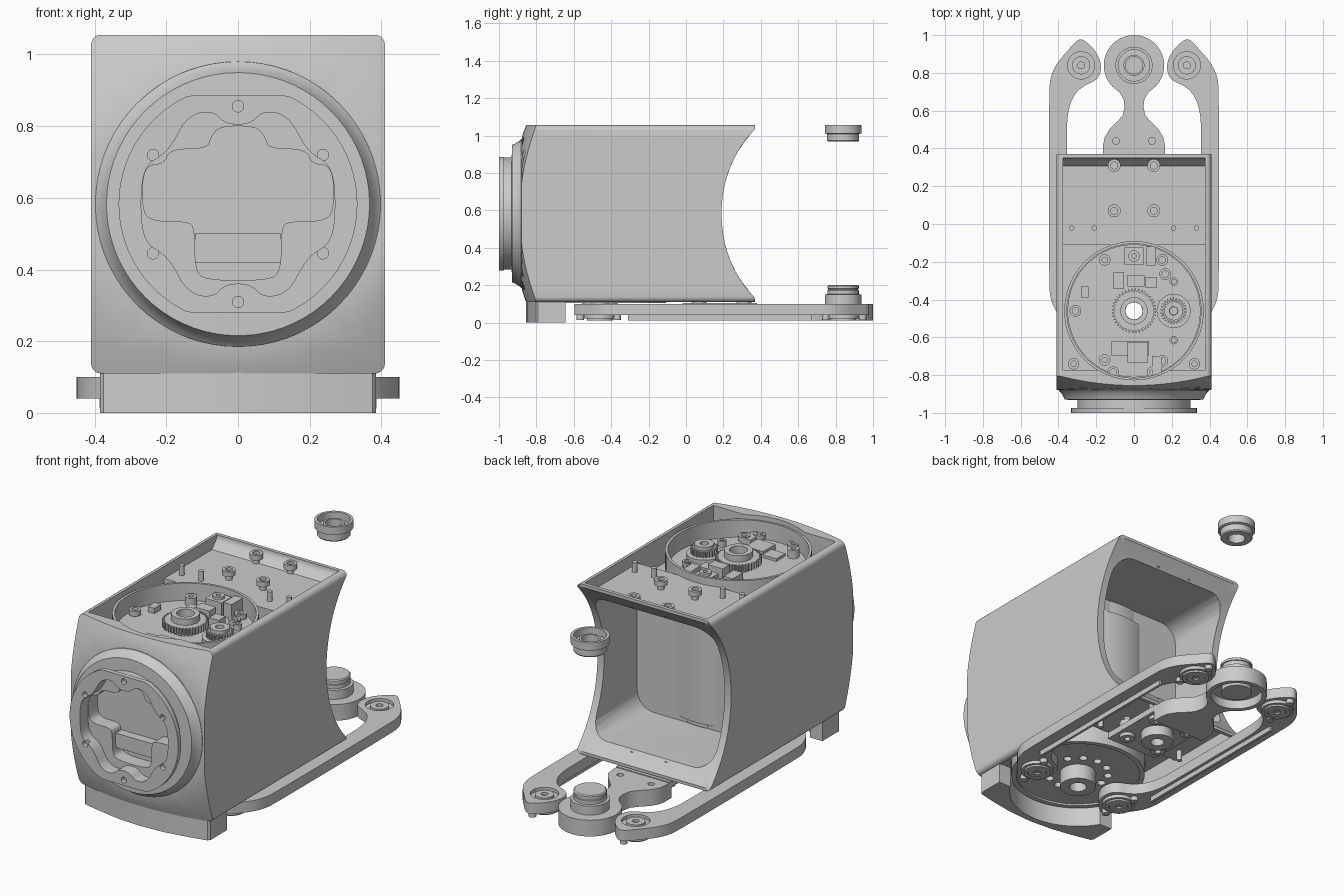
import bpy, bmesh
from math import sin, cos, pi, sqrt, radians

if "Cube" in bpy.data.objects:
    bpy.data.objects.remove(bpy.data.objects["Cube"])

CZ = 0.5825      # height of the housing axis
MY = -0.46       # y of the motor axis


def finish(name, bm):
    bmesh.ops.recalc_face_normals(bm, faces=bm.faces)
    me = bpy.data.meshes.new(name)
    bm.to_mesh(me)
    bm.free()
    ob = bpy.data.objects.new(name, me)
    bpy.context.collection.objects.link(ob)
    return ob


def place(a, b, d, axis):
    return {'z': (a, b, d), 'y': (a, d, b), 'x': (d, a, b)}[axis]


def loft(name, rings, closed=False):
    bm = bmesh.new()
    vs = [[bm.verts.new(p) for p in ring] for ring in rings]
    n, m = len(vs[0]), len(vs)
    for j in range(m if closed else m - 1):
        a, b = vs[j], vs[(j + 1) % m]
        for i in range(n):
            k = (i + 1) % n
            bm.faces.new((a[i], a[k], b[k], b[i]))
    if not closed:
        bm.faces.new(vs[0])
        bm.faces.new(vs[-1])
    return finish(name, bm)


def prism(name, pts, lo, hi, axis='z'):
    return loft(name, [[place(a, b, d, axis) for a, b in pts] for d in (lo, hi)])


def spin(name, c, prof, axis='z', seg=40, closed=False):
    return loft(name, [[place(c[0] + r * cos(2 * pi * i / seg), c[1] + r * sin(2 * pi * i / seg), d, axis)
                        for i in range(seg)] for r, d in prof], closed)


def cyl(name, c, r, lo, hi, axis='z', seg=40):
    return spin(name, c, [(r, lo), (r, hi)], axis, seg)


def tube(name, c, ri, ro, lo, hi, axis='z', seg=48):
    return spin(name, c, [(ri, lo), (ro, lo), (ro, hi), (ri, hi)], axis, seg, True)


def box(name, x0, x1, y0, y1, z0, z1):
    return prism(name, [(x0, y0), (x1, y0), (x1, y1), (x0, y1)], z0, z1)


def rrect(w, h, r, sub=1, n=5):
    """Rounded rectangle with half sizes w, h and subdivided sides."""
    pts = []
    for q, (sx, sy) in enumerate(((1, 1), (-1, 1), (-1, -1), (1, -1))):
        pts += [(sx * (w - r) + r * cos(pi / 2 * (q + i / n)), sy * (h - r) + r * sin(pi / 2 * (q + i / n)))
                for i in range(n + 1)]
    out = []
    for i, (a, b) in enumerate(pts):
        c, d = pts[(i + 1) % len(pts)]
        k = sub if i % (n + 1) == n else 1
        out += [(a + (c - a) * t / k, b + (d - b) * t / k) for t in range(k)]
    return out


def mirror_x(half):
    return half + [(-x, y) for x, y in reversed(half) if abs(x) > 1e-6]


def soften(pts):
    """Round an outline by cutting its corners twice."""
    for _ in range(2):
        pairs = zip(pts, pts[1:] + pts[:1])
        pts = [(a + (c - a) * t, b + (d - b) * t) for (a, b), (c, d) in pairs for t in (.25, .75)]
    return pts


def cut(ob, *tools):
    for t in tools:
        m = ob.modifiers.new("cut", 'BOOLEAN')
        m.operation, m.solver, m.object = 'DIFFERENCE', 'EXACT', t
    dg = bpy.context.evaluated_depsgraph_get()
    me = bpy.data.meshes.new_from_object(ob.evaluated_get(dg))
    ob.modifiers.clear()
    ob.data = me
    for t in tools:
        bpy.data.objects.remove(t)
    return ob


# Housing: rounded section, bulged front, concave round back
sec = rrect(0.41, 0.4725, 0.028, 20)
front = lambda x, z: max(-0.88, -0.855 - 0.09 * (1 - (z / 0.4725) ** 2) + 0.055 * (x / 0.41) ** 2)
back = lambda z: min(0.37, 0.19 + 0.71 - sqrt(0.71 ** 2 - z * z) + 0.02 * (abs(z) / 0.4725) ** 4)
scales = (0.1, 0.35, 0.6, 0.75, 0.88, 0.965, 1)
rings = [[(x * s, front(x * s, z * s), CZ + z * s) for x, z in sec] for s in scales]
rings += [[(x * s, back(z * s), CZ + z * s) for x, z in sec] for s in reversed(scales)]
housing = loft("housing", rings)

# Flared neck and mounting flange on the front
neck = spin("front_neck", (0, CZ), [(0.398, -0.83), (0.398, -0.8815), (0.387, -0.892), (0.375, -0.912), (0.367, -0.93),
                                    (0.30, -0.932), (0.30, -0.975)], 'y', 72)
flange_pts = [(0.333 * cos(2 * pi * i / 96), CZ + max(-0.303, min(0.303, 0.333 * sin(2 * pi * i / 96))))
              for i in range(96)]
flange = prism("mounting_flange", flange_pts, -1.0, -0.974, 'y')


def lobes():
    q = [(0, .22), (.04, .228), (.065, .255), (.11, .257), (.15, .23), (.175, .18), (.205, .14), (.255, .11), (.27, .05)]
    half = [(x, CZ + z) for x, z in q] + [(x, CZ - z) for x, z in reversed(q)]
    return prism("lobe_cutter", soften(mirror_x(half)), -1.1, -0.93, 'y')


def cross():
    half = [(.05, .80), (.075, .77), (.085, .737), (.19, .735), (.205, .695), (.255, .69), (.267, .64), (.267, .58),
            (.25, .535), (.14, .535), (.12, .515), (.12, .40), (.09, .37)]
    return prism("cross_cutter", soften(mirror_x(half)), -1.1, -0.85, 'y')


def tray(name, z0, z1, x=0.375):
    """Tray whose rear wall follows the concave back."""
    zs = [z0 + (z1 - z0) * i / 8 for i in range(9)]
    return prism(name, [(-.12, z1), (-.12, z0)] + [(back(min(.4725, abs(z - CZ))) - 0.02, z) for z in zs], -x, x, 'x')


cut(flange, lobes(), cross(), *[cyl("hole", (x, CZ + z), 0.016, -1.1, -0.95, 'y', 20)
    for x, z in ((0, .273), (0, -.273), (.237, .137), (-.237, .137), (.237, -.137), (-.237, -.137))])
cut(neck, lobes(), cross())
cut(housing, cross(),
    prism("rear_room", [(x, CZ + z) for x, z in rrect(0.37, 0.39, 0.1)], -0.1, 0.6, 'y'),
    tray("top_tray", 0.988, 1.1), tray("low_tray", 0.05, 0.177),
    box("top_front_tray", -0.375, 0.375, -0.775, -0.112, 0.9, 1.2),
    box("low_front_tray", -0.375, 0.375, -0.775, -0.112, 0, 0.215),
    cyl("top_well", (0, MY), 0.365, 0.895, 1.2, seg=64),
    cyl("low_well", (0, MY), 0.365, 0, 0.22, seg=64),
    cyl("bore", (0, MY), 0.045, 0, 1.3))
box("neck_band", -0.12, 0.12, -0.90, -0.84, 0.42, 0.50)
tube("motor_drum", (0, MY), 0.045, 0.38, 0.218, 0.90, seg=72)
tube("well_wall", (0, MY), 0.355, 0.369, 0.89, 1.03, seg=72)

# Circuit board with gears and components
tube("circuit_board", (0, MY), 0.045, 0.352, 0.90, 0.935, seg=64)


def gear(name, c, r, n, lo, hi, bore):
    pts = []
    for i in range(n):
        for f, d in ((0, -.014), (.3, -.014), (.45, 0), (.75, 0)):
            a = 2 * pi * (i + f) / n
            pts.append((c[0] + (r + d) * cos(a), c[1] + (r + d) * sin(a)))
    return cut(prism(name, pts, lo, hi), cyl("bore", c, bore, 0, 2))


gear("main_gear", (0, MY), 0.118, 40, 0.96, 0.995, 0.046)
tube("main_gear_hub", (0, MY), 0.046, 0.072, 0.92, 1.03)
gear("sensor_gear", (0.21, MY), 0.07, 26, 0.96, 0.99, 0.02)
tube("sensor_collar", (0.21, MY), 0.045, 0.09, 0.925, 0.957)
tube("sensor_hub", (0.21, MY), 0.022, 0.05, 0.95, 1.01)
for i, (x, y, w, d, h) in enumerate(((0, -.17, .05, .045, .07), (.09, -.17, .025, .05, .08), (-.08, -.3, .028, .045, .04),
                                     (.01, -.30, .045, .03, .07), (.09, -.31, .03, .03, .04), (.02, -.68, .055, .055, .03),
                                     (-.02, -.66, .1, .04, .015), (-.26, -.36, .02, .03, .03), (.12, -.75, .025, .05, .03))):
    box(f"component_{i}", x - w, x + w, y - d, y + d, 0.92, 0.935 + h)
tube("round_sensor", (0, -.17), 0.012, 0.03, 1.0, 1.02, seg=20)


def screw(name, x, y, lo, hi, r, shaft):
    spin(name, (x, y), [(shaft, lo), (shaft, hi - .03), (r, hi - .028), (r, hi), (r * .55, hi), (r * .55, hi - .015)], seg=20)


for i, (x, y) in enumerate(((-.31, -.46), (.15, -.19), (.165, -.265), (.21, -.305), (.21, -.615), (.15, -.725),
                            (.1, -.785), (-.11, -.785))):
    screw(f"board_screw_{i}", x, y, 0.92, 0.97, 0.022 if i in (3, 4) else 0.031, 0.018)
for i, (x, y) in enumerate(((.32, -.74), (-.32, -.74), (-.155, -.19), (-.155, -.72))):
    tube(f"corner_boss_{i}", (x, y), 0.014, 0.03, 0.895, 0.98, seg=20)

# Tray screws and locating pins, top and underside
for sx in (-1, 1):
    for y in (.31, .07):
        screw("top_tray_screw", sx * .105, y, 0.982, 1.042, 0.034, 0.018)
        tube("low_screw_boss", (sx * .105, y), 0.016, 0.04, 0.05, 0.15, seg=24)
        cyl("low_screw_shaft", (sx * .105, y), 0.018, 0.14, 0.182, seg=16)
    for x in (.21, .33):
        cyl("top_pin", (sx * x, -.022), 0.014, 0.98, 1.042, seg=16)
        cyl("low_pin", (sx * x, -.022), 0.014, 0.12, 0.185, seg=16)

# Rounded skirt below the front
arc = [(0.36 * sin(a), MY - 0.36 * cos(a)) for a in [radians(59 - 118 * i / 24) for i in range(25)]]
outer = [(-.385, -.645), (-.385, -.79), (-.375, -.803), (-.27, -.826), (-.14, -.848), (0, -.856)]
prism("front_skirt", outer + [(-x, y) for x, y in reversed(outer[:-1])] + arc, 0.0, 0.116)

# Output rotor under the housing, with a ring of holes
rotor = tube("rotor", (0, MY), 0.045, 0.335, 0.115, 0.2, seg=64)
cut(rotor, *[cyl("hole", (.16 * cos(pi * i / 6), MY + .16 * sin(pi * i / 6)), .022, 0, .14, seg=16) for i in range(12)])
tube("rotor_rim", (0, MY), 0.325, 0.352, 0.105, 0.215, seg=64)
tube("rotor_hub", (0, MY), 0.045, 0.095, 0.03, 0.12)

# Parallel link arms, mirrored in x and about their own middle
end = [(.45, .70), (.442, .78), (.41, .85), (.345, .925), (.305, .97), (.28, .98), (.255, .967), (.215, .93),
       (.183, .88), (.173, .83), (.183, .783), (.21, .755), (.26, .735), (.305, .70), (.338, .64), (.352, .57), (.355, .5)]
arm = soften(end + [(x, .38 - y) for x, y in reversed(end)])
for side, s in (("right", 1), ("left", -1)):
    cut(prism(side + "_link_arm", [(s * x, y) for x, y in arm], 0.04, 0.1),
        *[cyl("bearing_seat", (s * .28, y), .072, .082, .2) for y in (.84, MY)])
    box(side + "_arm_rib", *sorted((s * .372, s * .386)), -.31, .67, 0.012, 0.045)
    for y, k in ((.84, 1), (MY, -1)):
        c = (s * .28, y)
        cyl("arm_pad", c, 0.085, 0.022, 0.041)
        tube("arm_bearing", c, 0.05, 0.07, 0.012, 0.03)
        tube("arm_pivot", c, 0.018, 0.048, 0.014, 0.097, seg=24)
        cyl("pad_screw", (s * .28, y + k * .105), 0.02, 0.015, 0.042, seg=16)
        cyl("pad_screw", (s * .312, y - k * .092), 0.02, 0.015, 0.042, seg=16)
    cyl("rotor_pivot", (s * .28, MY), 0.045, 0.09, 0.12)

# Central link with necked outline
half = [(.16 * sin(radians(a)), .84 + .16 * cos(radians(a))) for a in range(0, 136, 9)]
half += [(.075, .695), (.055, .66), (.05, .62), (.06, .575), (.09, .54), (.13, .50), (.155, .46), (.163, .42), (.163, .36)]
link = prism("centre_link", mirror_x(half), 0.01, 0.1)
cut(link, *[cyl("hole", (s * .095, .44), .018, .07, .2, seg=20) for s in (-1, 1)],
    cyl("link_recess", (0, .84), .135, -.1, .06))
box("centre_link_plate", -.163, .163, -.02, .38, 0.07, 0.105)
tube("centre_post", (0, .19), 0.035, 0.085, 0.015, 0.08)

# Bearing knob on the link and the loose bushing above it
spin("lower_knob", (0, .84), [(.05, .03), (.08, .03), (.08, .09), (.098, .1), (.098, .15), (.084, .152), (.084, .172),
                              (.08, .174), (.08, .18), (.084, .182), (.084, .195), (.078, .2)], seg=48)
spin("upper_bushing", (0, .84), [(.045, .967), (.08, .967), (.085, .973), (.085, 1.008), (.098, 1.012), (.098, 1.055),
                                 (.083, 1.055), (.083, 1.015), (.055, 1.015), (.055, 1.035), (.045, 1.035)],
     seg=48, closed=True)

# Smooth shading with sharp edges kept
bpy.ops.object.select_all(action='SELECT')
bpy.context.view_layer.objects.active = housing
bpy.ops.object.shade_smooth_by_angle(angle=radians(32))
